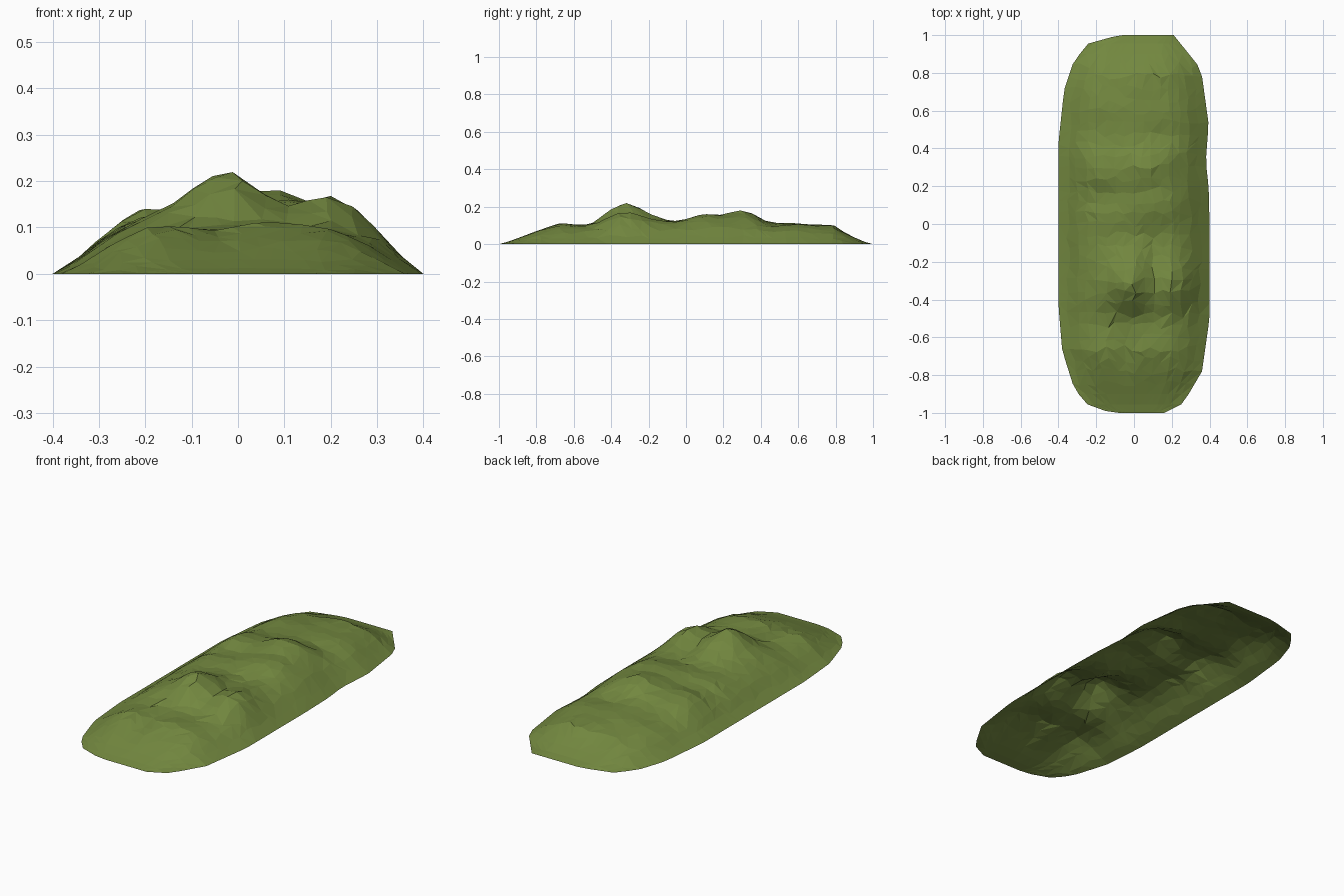
import bpy, bmesh, math, random

if "Cube" in bpy.data.objects:
    bpy.data.objects.remove(bpy.data.objects["Cube"])

random.seed(4)


def interp(keys, t):
    """Piecewise linear lookup in a list of (position, value)."""
    if t <= keys[0][0]:
        return keys[0][1]
    for (a, va), (b, vb) in zip(keys, keys[1:]):
        if t <= b:
            return va + (vb - va) * (t - a) / (b - a)
    return keys[-1][1]


# Plan outline: left and right edge along the length
LEFT = [(-1, -.08), (-.99, -.15), (-.95, -.26), (-.86, -.32), (-.67, -.38), (-.43, -.4),
        (.43, -.4), (.71, -.37), (.86, -.32), (.97, -.23), (1, -.06)]
RIGHT = [(-1, .16), (-.95, .26), (-.78, .36), (-.5, .4), (0, .4), (.2, .395), (.33, .38),
         (.53, .395), (.82, .355), (1, .21)]
# Underlying ridge height along the length, and bank shape across the width
RIDGE = [(-1, 0), (-.95, .014), (-.88, .04), (-.8, .073), (-.68, .102), (-.5, .1), (-.4, .122),
         (-.1, .132), (.1, .143), (.35, .132), (.43, .117), (.62, .115), (.7, .1), (.78, .09),
         (.87, .05), (.95, .014), (1, 0)]
BANK = [(-1, 0), (-.85, .27), (-.7, .64), (-.52, .88), (0, .97), (.5, .92), (.7, .7),
        (.85, .34), (1, 0)]
# Hillocks and hollows: x, y, x spread, y spread, height
BUMPS = [(-.025, -.32, .085, .095, .102), (.22, -.33, .07, .09, .058), (.09, -.25, .03, .13, -.018),
         (.07, .3, .08, .07, .056), (-.2, .27, .07, .08, .022), (.12, .1, .08, .07, .026),
         (.07, -.66, .10, .06, .015), (-.16, -.68, .06, .06, .012), (-.05, -.68, .04, .07, -.014),
         (.08, .77, .08, .05, .022), (-.17, .14, .09, .04, -.022), (.02, -.06, .14, .04, -.01),
         (.16, .47, .06, .04, -.014), (-.2, .5, .07, .05, -.01)]


def height(x, y, u):
    bank = interp(BANK, u)
    z = interp(RIDGE, y) * bank
    for bx, by, sx, sy, h in BUMPS:
        z += h * math.sqrt(bank) * math.exp(-.5 * (((x - bx) / sx) ** 2 + ((y - by) / sy) ** 2))
    return max(z, 0)


# Grassy mound: open faceted sheet lying on the ground
ends = [.99, .955, .9, .845]
rows = [-1] + [-e for e in ends] + [-.78 + .06 * i for i in range(27)] + ends[::-1] + [1]
COLS = 16
bm = bmesh.new()
grid = []
for y0 in rows:
    line = []
    for j in range(COLS + 1):
        rim = j in (0, COLS) or abs(y0) == 1
        y = y0
        u = -1 + 2 * j / COLS
        if not rim and abs(y0) < .85:
            y += random.uniform(-.02, .02)
            u += random.uniform(-.03, .03)
        lo, hi = interp(LEFT, y), interp(RIGHT, y)
        x = lo + (hi - lo) * (u + 1) / 2
        line.append(bm.verts.new((x, y, 0 if rim else height(x, y, u))))
    grid.append(line)

for i in range(len(rows) - 1):
    for j in range(COLS):
        a, b, c, d = grid[i][j], grid[i][j + 1], grid[i + 1][j + 1], grid[i + 1][j]
        tris = ((a, b, c), (a, c, d)) if random.random() < .5 else ((a, b, d), (b, c, d))
        for t in tris:
            bm.faces.new(t)

mesh = bpy.data.meshes.new("grassy_mound")
bm.to_mesh(mesh)
bm.free()
mound = bpy.data.objects.new("grassy_mound", mesh)
bpy.context.collection.objects.link(mound)

grass = bpy.data.materials.new("grass_green")
grass.diffuse_color = (0.17, 0.245, 0.05, 1)
grass.use_nodes = True
grass.node_tree.nodes["Principled BSDF"].inputs["Base Color"].default_value = grass.diffuse_color
mesh.materials.append(grass)
